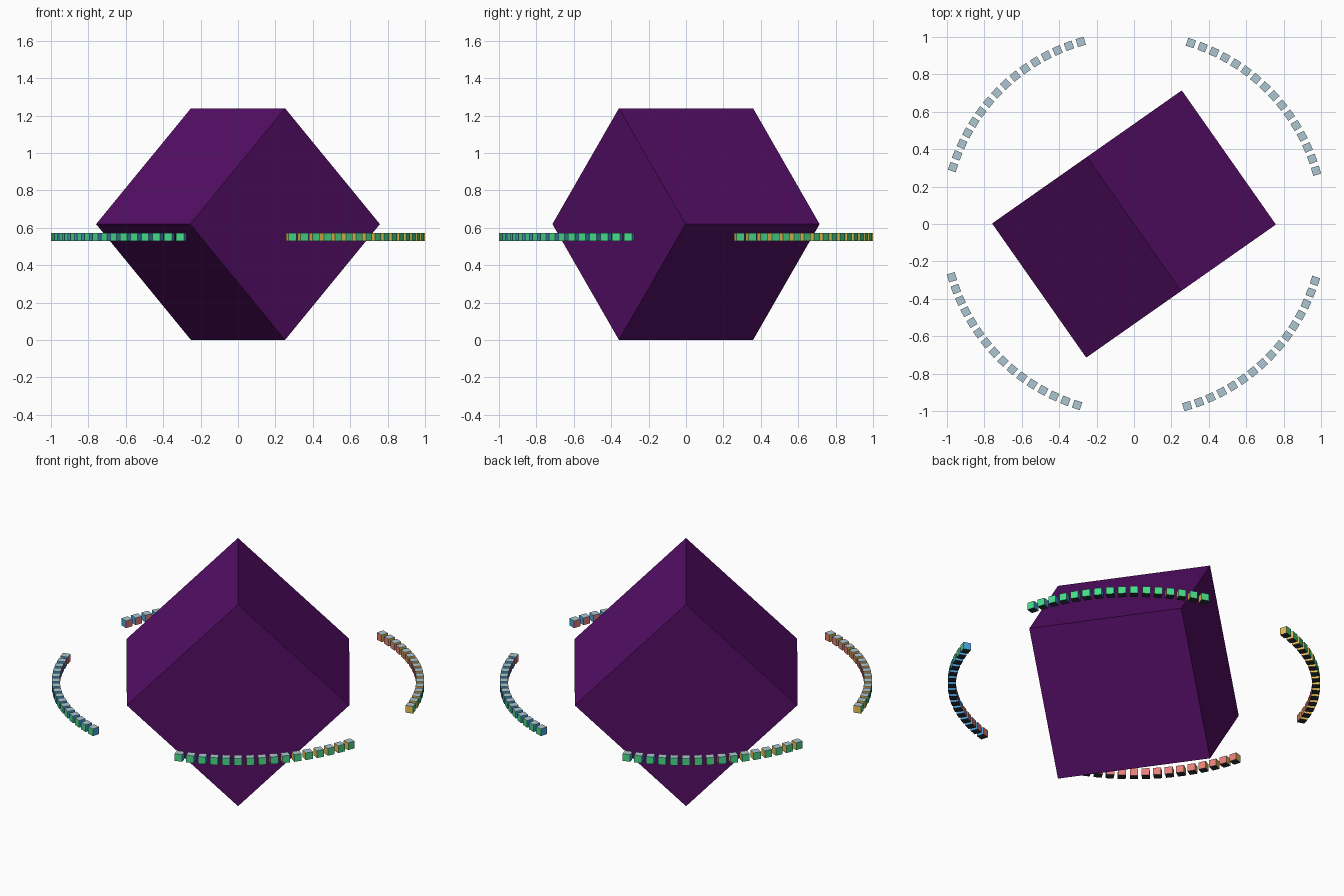
import bpy, bmesh, math
from mathutils import Matrix

if "Cube" in bpy.data.objects:
    bpy.data.objects.remove(bpy.data.objects["Cube"])


def material(name, r, g, b):
    """Flat material from 0-255 display values, converted to linear."""
    def lin(c):
        c /= 255
        return c / 12.92 if c <= 0.04045 else ((c + 0.055) / 1.055) ** 2.4
    m = bpy.data.materials.new(name)
    m.diffuse_color = (lin(r), lin(g), lin(b), 1)
    m.use_nodes = True
    m.node_tree.nodes["Principled BSDF"].inputs["Base Color"].default_value = m.diffuse_color
    return m


def finish(name, bm, mats):
    mesh = bpy.data.meshes.new(name)
    bm.to_mesh(mesh)
    bm.free()
    for m in mats:
        mesh.materials.append(m)
    ob = bpy.data.objects.new(name, mesh)
    bpy.context.collection.objects.link(ob)
    return ob


purple = material("deep purple", 85, 14, 102)
side_colours = [
    material("green", 72, 218, 138),        # outward
    material("coral red", 232, 128, 122),   # inward
    material("blue", 80, 165, 225),         # counter-clockwise side
    material("yellow", 230, 190, 88),       # clockwise side
    material("pale blue grey", 172, 198, 208),  # top
    material("dark slate", 42, 50, 58),     # bottom
]

# Large cube balanced on one edge
SIDE = 0.876
bm = bmesh.new()
bmesh.ops.create_cube(bm, size=SIDE, matrix=(
    Matrix.Translation((0, 0, SIDE / math.sqrt(2)))
    @ Matrix.Rotation(math.radians(-54.95), 4, 'Z')
    @ Matrix.Rotation(math.radians(45), 4, 'X')))
finish("balanced_cube", bm, [purple])

# Four broken-ring arcs of small cubes, each side its own colour
RADIUS, SIZE, HEIGHT = 1.014, 0.044, 0.551
COUNT, STEP, START = 16, 3.75, 16.3


def side_index(n):
    """Colour slot from the cube's own face direction."""
    values = [n.x, -n.x, n.y, -n.y, n.z, -n.z]
    return values.index(max(values))


for arc in range(4):
    bm = bmesh.new()
    for i in range(COUNT):
        angle = math.radians(START + 90 * arc + STEP * i)
        place = (Matrix.Rotation(angle, 4, 'Z')
                 @ Matrix.Translation((RADIUS, 0, HEIGHT)))
        verts = bmesh.ops.create_cube(bm, size=SIZE)["verts"]
        for f in {f for v in verts for f in v.link_faces}:
            f.normal_update()
            f.material_index = side_index(f.normal)
        bmesh.ops.transform(bm, matrix=place, verts=verts)
    finish(f"ring_arc_{arc + 1}", bm, side_colours)
